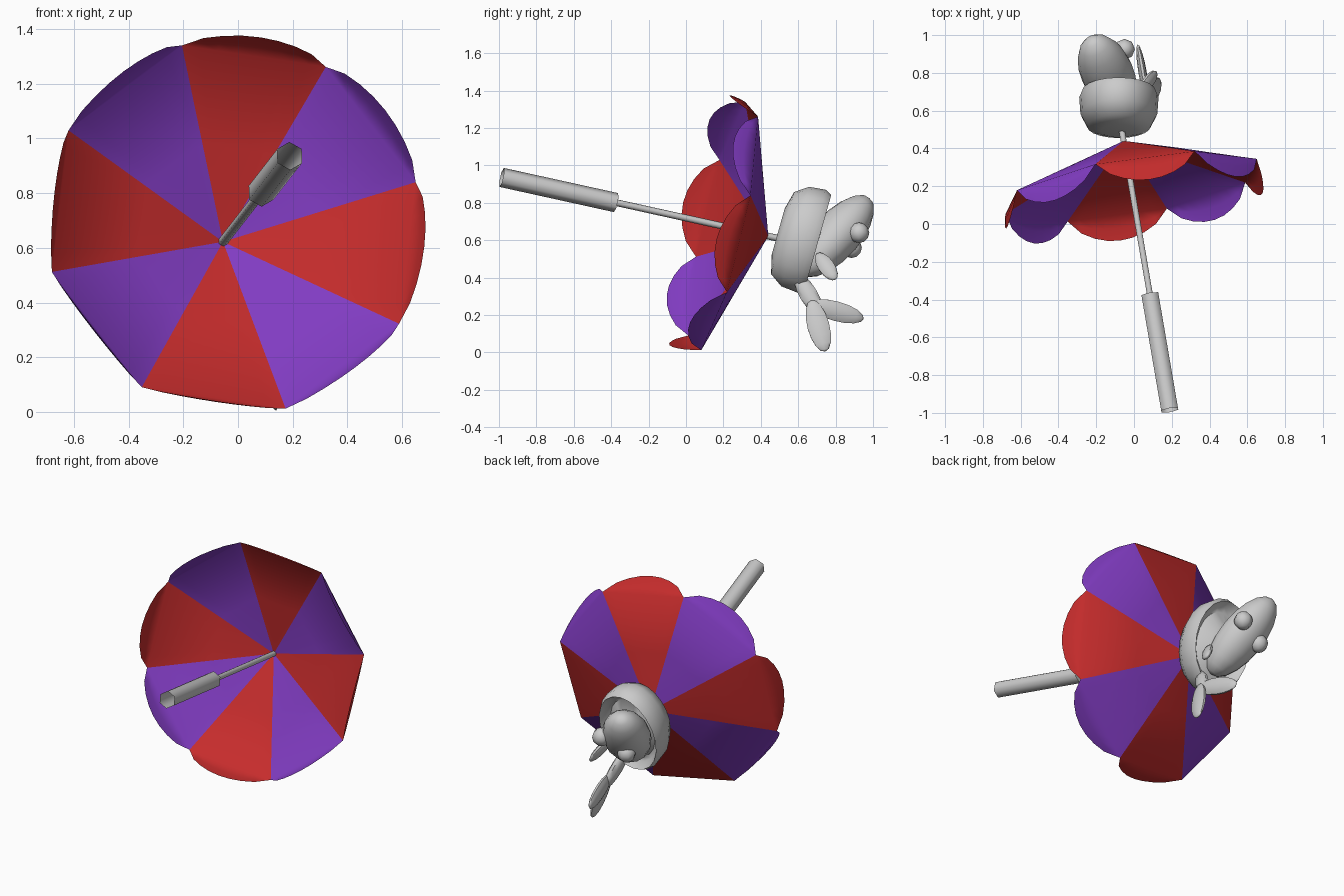
import bpy, bmesh, math
from mathutils import Vector, Matrix

if "Cube" in bpy.data.objects:
    bpy.data.objects.remove(bpy.data.objects["Cube"])


def material(name, rgb):
    m = bpy.data.materials.new(name)
    m.diffuse_color = (*rgb, 1)
    m.use_nodes = True
    m.node_tree.nodes["Principled BSDF"].inputs["Base Color"].default_value = m.diffuse_color
    return m


def finish(bm, name, mats=(), angle=50):
    me = bpy.data.meshes.new(name)
    bm.to_mesh(me)
    bm.free()
    ob = bpy.data.objects.new(name, me)
    bpy.context.collection.objects.link(ob)
    for m in mats:
        me.materials.append(m)
    bpy.ops.object.select_all(action='DESELECT')
    bpy.context.view_layer.objects.active = ob
    ob.select_set(True)
    bpy.ops.object.shade_smooth_by_angle(angle=math.radians(angle))
    return ob


def frame(axis, hint):
    """Columns: side, normal, axis."""
    z = Vector(axis).normalized()
    x = (Vector(hint) - z * z.dot(Vector(hint))).normalized()
    return Matrix((x, z.cross(x), z)).transposed()


def tube(name, p0, p1, r, sides, cap_end):
    p0, p1 = Vector(p0), Vector(p1)
    f = frame(p1 - p0, (0, 0, 1))
    bm = bmesh.new()
    rings = []
    for p in (p0, p1):
        rings.append([bm.verts.new(p + f @ Vector((r * math.cos(a), r * math.sin(a), 0)))
                      for a in [2 * math.pi * i / sides for i in range(sides)]])
    for i in range(sides):
        j = (i + 1) % sides
        bm.faces.new((rings[0][i], rings[0][j], rings[1][j], rings[1][i]))
    bm.faces.new(rings[0][::-1])
    if cap_end:
        bm.faces.new(rings[1])
    return finish(bm, name, angle=65)


def blob(name, p0, p1, width, thick, hint, seg=12, rows=8):
    """Ellipsoid stretched between two points; width runs along the hint."""
    p0, p1 = Vector(p0), Vector(p1)
    m = frame(p1 - p0, hint).to_4x4()
    m.translation = (p0 + p1) / 2
    m = m @ Matrix.Diagonal((width, thick, (p1 - p0).length / 2, 1))
    bm = bmesh.new()
    bmesh.ops.create_uvsphere(bm, u_segments=seg, v_segments=rows, radius=1, matrix=m)
    return finish(bm, name)


# Umbrella axis: apex at the back, handle towards the front
APEX = Vector((-0.055, 0.44, 0.622))
D = Vector((0.235, -1.43, 0.32)).normalized()
ROD = Vector((0.245, -1.43, 0.315)).normalized()
CENTRE = APEX + D * 0.25
tube("shaft", APEX - ROD * 0.09, APEX + ROD * 0.87, 0.018, 6, True)
tube("handle", APEX + ROD * 0.845, APEX + ROD * 1.48, 0.052, 6, False)

# Canopy: eight separate panels, each a wedge smoothly turning into a rounded lobe
red = material("red_cloth", (0.56, 0.025, 0.025))
purple = material("purple_cloth", (0.22, 0.045, 0.54))
first = Vector((0.65, 0.345, 0.84)) - CENTRE
first = (first - D * first.dot(D)).normalized() * 0.70
corners = [CENTRE + Matrix.Rotation(math.pi / 4 * k, 3, D) @ first for k in range(8)]
N = 8
ROWS = (0.5, 1.0, 1.5, 2.0)
bm = bmesh.new()
for k in range(8):
    a, b = corners[k], corners[(k + 1) % 8]
    out = ((a + b) / 2 - CENTRE).normalized()
    tip = bm.verts.new(APEX)
    ends = {0: bm.verts.new(a), N: bm.verts.new(b)}   # lobe rows meet at the rib ends
    grid = []
    for row in ROWS:
        line = []
        for i in range(N + 1):
            if row >= 1 and i in ends:
                line.append(ends[i])
                continue
            t = i / N
            p = APEX.lerp(a.lerp(b, t), min(row, 1))
            h = math.sin(math.pi * t) ** 0.65 if 0 < i < N else 0
            if row < 1:
                p += out * 0.0 + D * -0.004 * h
            else:
                u = row - 1
                p += D * (0.13 * h * u) + out * (0.042 * h * math.sin(u * math.pi / 2))
            line.append(bm.verts.new(p))
        grid.append(line)
    faces = [bm.faces.new((tip, grid[0][i], grid[0][i + 1])) for i in range(N)]
    for lo, hi in zip(grid, grid[1:]):
        for i in range(N):
            quad = list(dict.fromkeys((lo[i], hi[i], hi[i + 1], lo[i + 1])))
            faces.append(bm.faces.new(quad))
    for f in faces:
        f.material_index = k % 2
finish(bm, "canopy", (purple, red), 180)

# Figure behind the canopy: a deep tilted cup with a thick rim, filled by the head
cup_axis = Vector((0.0, -0.96, 0.27)).normalized()
m = frame(cup_axis, (1, 0, 0)).to_4x4()
m.translation = (-0.08, 0.69, 0.59)
# (radius, depth) from outer middle round the rim to the inner middle
profile = [(0, 0.2), (0.45, 0.205), (0.8, 0.18), (0.97, 0.11), (1.0, 0.02),
           (0.93, -0.015), (0.82, 0.03), (0.72, 0.04), (0.4, -0.01), (0, -0.04)]
S = 20
bm = bmesh.new()
rings = []
for r, d in profile:
    rings.append([bm.verts.new(m @ Vector((0.21 * r * math.cos(2 * math.pi * i / S),
                                           0.285 * r * math.sin(2 * math.pi * i / S), d)))
                  for i in range(S)])
for lo, hi in zip(rings, rings[1:]):
    for i in range(S):
        j = (i + 1) % S
        bm.faces.new((lo[i], lo[j], hi[j], hi[i]))
bmesh.ops.remove_doubles(bm, verts=bm.verts, dist=0.0005)
bmesh.ops.recalc_face_normals(bm, faces=bm.faces)
finish(bm, "cup_body")

# Head and eyes
blob("head", (-0.06, 0.62, 0.42), (-0.225, 0.98, 0.825), 0.14, 0.125, (1, 0.5, 0), 14, 10)
for side, p in (("right", (-0.05, 0.925, 0.64)), ("left", (-0.2, 0.885, 0.56))):
    p = Vector(p)
    blob("eye_" + side, p - Vector((0, 0, 0.055)), p + Vector((0, 0, 0.055)),
         0.055, 0.055, (1, 0, 0), 8, 6)

# Tail stalk, two tail fins and a small side fin
blob("tail_stalk", (0.0, 0.59, 0.42), (0.07, 0.72, 0.2), 0.05, 0.03, (0, 1, 0.5), 10, 8)
blob("tail_fin_lower", (0.07, 0.67, 0.28), (0.14, 0.745, 0.005), 0.062, 0.022, (0, 1, 0.2), 10, 8)
blob("tail_fin_upper", (0.07, 0.66, 0.26), (0.02, 0.95, 0.18), 0.055, 0.022, (0, 0.2, 1), 10, 8)
blob("side_fin", (0.03, 0.7, 0.53), (0.12, 0.8, 0.39), 0.045, 0.022, (0, 1, 0.4), 10, 8)
